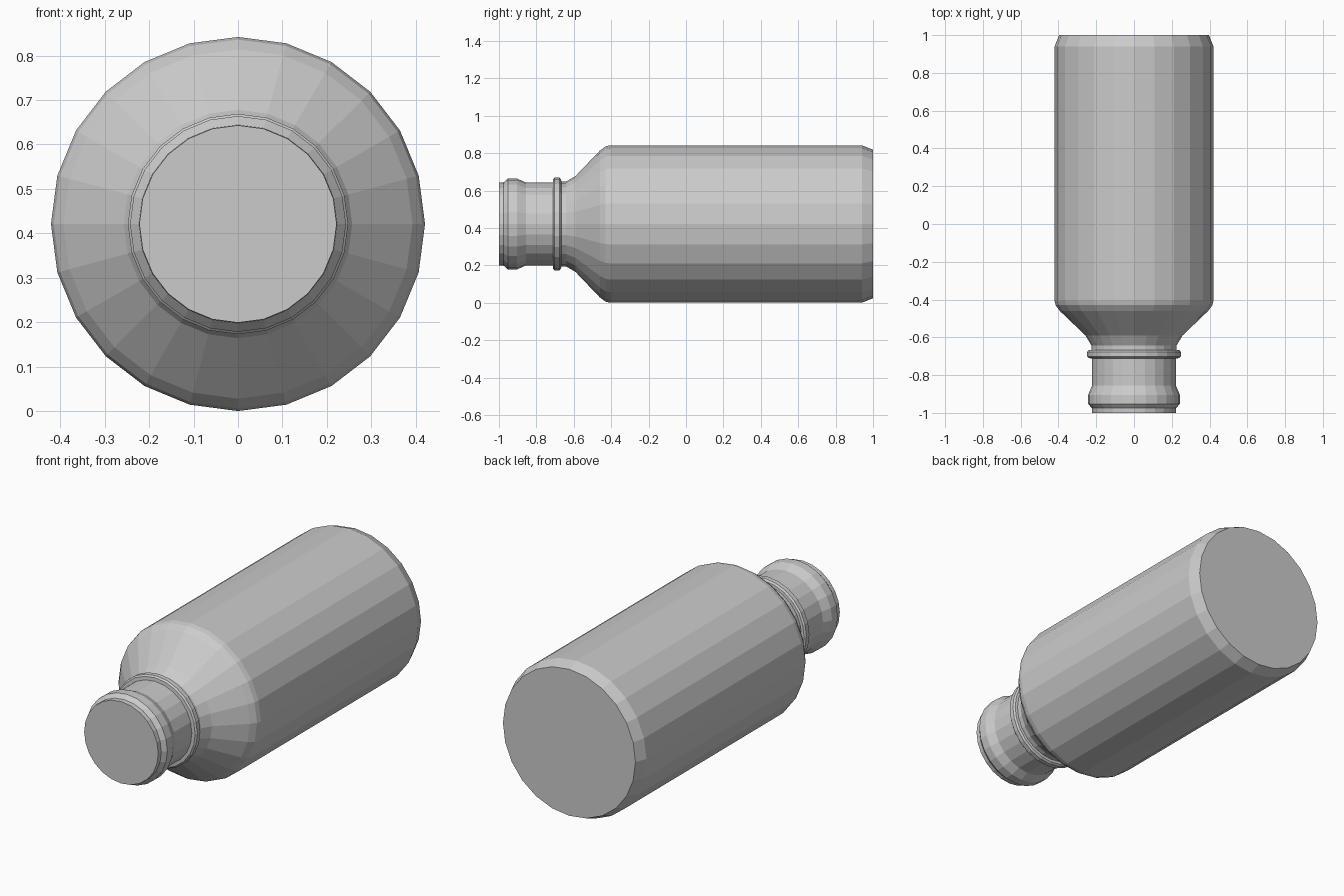
import bpy, bmesh, math

if "Cube" in bpy.data.objects:
    bpy.data.objects.remove(bpy.data.objects["Cube"])

SIDES = 24
CENTRE_Z = 0.421


def lathe(name, profile):
    """Closed, flat-shaded solid of revolution about the lying y axis; profile = (y, radius)."""
    bm = bmesh.new()
    rings = []
    for y, r in profile:
        rings.append([bm.verts.new((r * math.sin(a), y, r * math.cos(a) + CENTRE_Z))
                      for a in (2 * math.pi * i / SIDES for i in range(SIDES))])
    for low, high in zip(rings, rings[1:]):
        for i in range(SIDES):
            j = (i + 1) % SIDES
            bm.faces.new((low[i], low[j], high[j], high[i]))
    bm.faces.new(rings[0])
    bm.faces.new(rings[-1])
    bmesh.ops.recalc_face_normals(bm, faces=bm.faces)
    mesh = bpy.data.meshes.new(name)
    bm.to_mesh(mesh)
    bm.free()
    obj = bpy.data.objects.new(name, mesh)
    bpy.context.collection.objects.link(obj)
    return obj


# Bottle: mouth, rounded lip, neck, collar ring, shoulder, body, chamfered base
lathe("bottle", [
    (-1.00, 0.222), (-0.975, 0.223), (-0.952, 0.243), (-0.904, 0.243),
    (-0.856, 0.222), (-0.712, 0.222),
    (-0.710, 0.240), (-0.702, 0.248), (-0.677, 0.248), (-0.668, 0.240),
    (-0.666, 0.226), (-0.642, 0.226), (-0.59, 0.257),
    (-0.46, 0.393), (-0.43, 0.415), (-0.405, 0.421),
    (0.94, 0.421), (1.00, 0.397),
])
